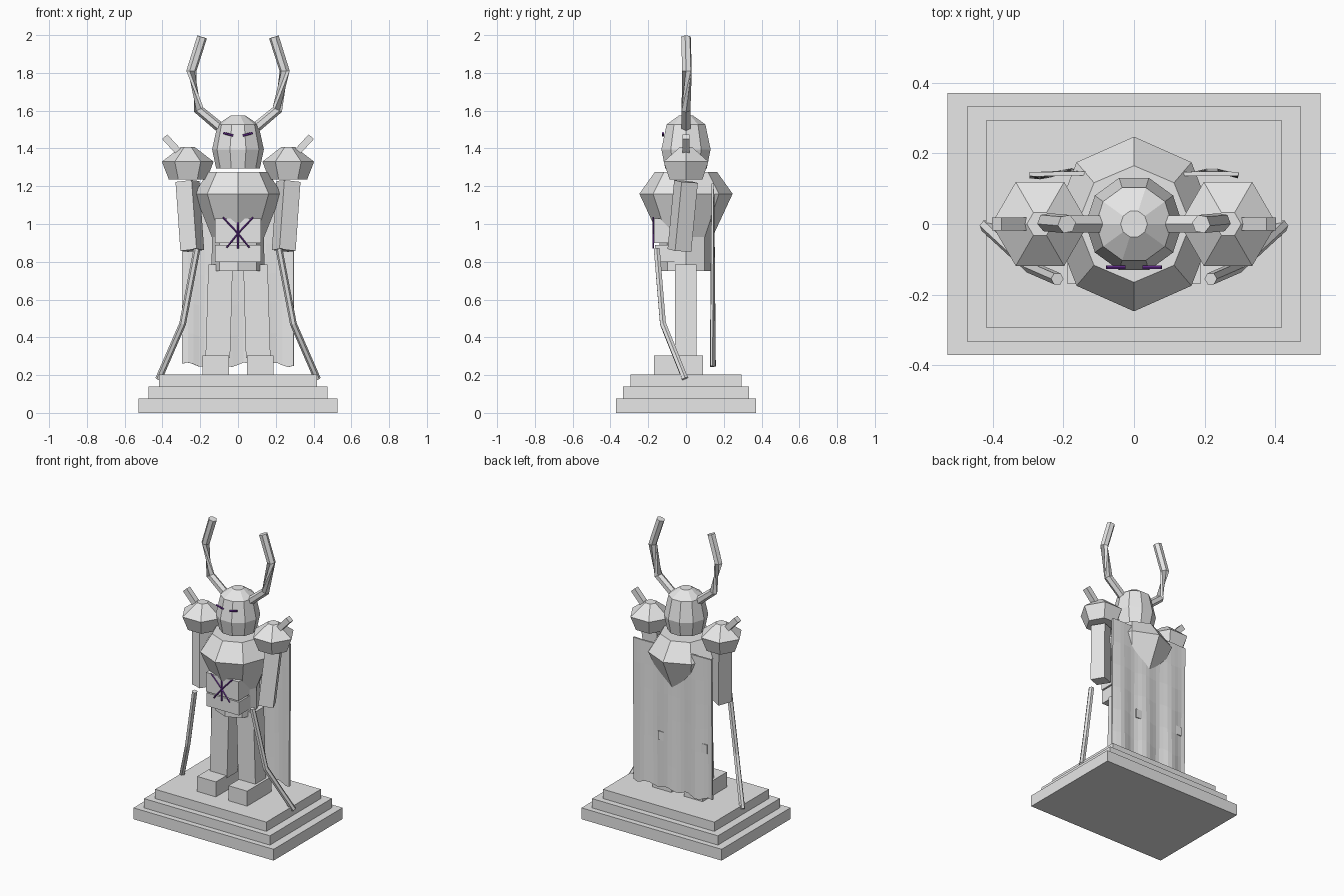
import bpy, bmesh, math
from mathutils import Vector

if "Cube" in bpy.data.objects:
    bpy.data.objects.remove(bpy.data.objects["Cube"])


def material(name, rgb):
    m = bpy.data.materials.new(name)
    m.diffuse_color = (*rgb, 1)
    m.use_nodes = True
    m.node_tree.nodes["Principled BSDF"].inputs["Base Color"].default_value = m.diffuse_color
    return m


STONE = material("stone_grey", (0.8, 0.8, 0.8))
GLOW = material("purple_glow", (0.18, 0.035, 0.38))


def finish(name, bm, mat):
    bmesh.ops.recalc_face_normals(bm, faces=bm.faces)
    me = bpy.data.meshes.new(name)
    bm.to_mesh(me)
    bm.free()
    me.materials.append(mat)
    ob = bpy.data.objects.new(name, me)
    bpy.context.collection.objects.link(ob)
    return ob


def skin(name, rings, mat=STONE):
    """Join equal rings of points into a capped solid."""
    bm = bmesh.new()
    vs = [[bm.verts.new(p) for p in ring] for ring in rings]
    n = len(vs[0])
    for a, b in zip(vs, vs[1:]):
        for i in range(n):
            j = (i + 1) % n
            bm.faces.new((a[i], a[j], b[j], b[i]))
    bm.faces.new(vs[0][::-1])
    bm.faces.new(vs[-1])
    return finish(name, bm, mat)


def lathe(name, profile, n, phase=0.0, cx=0.0):
    """Profile rows are z, x radius, y radius."""
    angs = [phase + math.tau * i / n for i in range(n)]
    return skin(name, [[(cx + rx * math.cos(a), ry * math.sin(a), z) for a in angs]
                       for z, rx, ry in profile])


def tube(name, path, r, n=6, twist=None, phase=0.0, mat=STONE):
    """Prism swept along a path, with an optional twist at each point."""
    pts = [Vector(p) for p in path]
    twist = twist or [0] * len(pts)
    rings = []
    for k, p in enumerate(pts):
        d = (pts[min(k + 1, len(pts) - 1)] - pts[max(k - 1, 0)]).normalized()
        ref = Vector((0, 1, 0)) if abs(d.y) < 0.9 else Vector((0, 0, 1))
        u = ref.cross(d).normalized()
        v = d.cross(u)
        rings.append([p + r * (u * math.cos(a) + v * math.sin(a))
                      for a in (phase + math.radians(twist[k]) + math.tau * i / n
                                for i in range(n))])
    return skin(name, rings, mat)


def box(name, x0, x1, y0, y1, z0, z1, mat=STONE):
    return skin(name, [[(x0, y0, z), (x1, y0, z), (x1, y1, z), (x0, y1, z)]
                       for z in (z0, z1)], mat)


# Stepped plinth
for i, (x, y, z0, z1) in enumerate([(0.527, 0.37, 0, 0.077), (0.473, 0.333, 0.077, 0.14),
                                    (0.418, 0.293, 0.14, 0.203)]):
    box(f"plinth_step_{i + 1}", -x, x, -y, y, z0, z1)

# Torso, belt and belly plate
lathe("torso", [(0.75, 0.14, 0.14), (0.93, 0.138, 0.14), (1.16, 0.23, 0.247),
                (1.275, 0.16, 0.165)], 8)
box("belt", -0.122, 0.122, -0.165, 0.0, 0.80, 0.89)
box("belly_plate", -0.122, 0.122, -0.17, -0.05, 0.90, 1.03)

# Star emblem on the belly
centre = Vector((0, -0.174, 0.95))
for i, (x, z) in enumerate([(-0.08, 1.035), (0.08, 1.035), (-0.06, 0.875),
                            (0.06, 0.875), (0, 0.87), (0, 1.02)]):
    tube(f"emblem_ray_{i + 1}", [centre, (x, -0.174, z)], 0.0045, 4, mat=GLOW)

# Faceted head
lathe("head", [(1.295, 0.116, 0.116), (1.395, 0.137, 0.137), (1.527, 0.108, 0.108),
               (1.575, 0.038, 0.038)], 10)

for s, side in ((-1, "left"), (1, "right")):
    # Slanted eye
    tube(f"{side}_eye", [(s * 0.025, -0.122, 1.468), (s * 0.078, -0.122, 1.482)],
         0.006, 6, mat=GLOW)
    # Twisted horn
    tube(f"{side}_horn", [(s * 0.10, 0, 1.515), (s * 0.208, 0.0, 1.605),
                          (s * 0.247, 0.005, 1.81), (s * 0.19, 0, 1.99)],
         0.027, 6, twist=[0, 0, s * 110, s * 110])
    # Shoulder guard with spike
    lathe(f"{side}_shoulder_guard", [(1.235, 0.1, 0.1), (1.33, 0.137, 0.137),
                                     (1.407, 0.037, 0.037)], 6, cx=s * 0.266)
    tube(f"{side}_shoulder_spike", [(s * 0.28, 0, 1.345), (s * 0.388, 0, 1.462)],
         0.026, 4, phase=math.pi / 4)
    # Arm
    tube(f"{side}_arm", [(s * 0.268, 0.0, 1.225), (s * 0.242, -0.035, 0.86)],
         0.067, 4, phase=s * math.radians(20))
    # Bent staff
    tube(f"{side}_staff", [(s * 0.217, -0.155, 0.87), (s * 0.293, -0.122, 0.472),
                           (s * 0.42, -0.005, 0.18)], 0.018, 6)
    # Leg and foot
    skin(f"{side}_leg", [[(s * a, -0.058, z), (s * b, -0.058, z),
                          (s * b, 0.055, z), (s * a, 0.055, z)]
                         for z, a, b in ((0.29, 0.042, 0.172), (0.785, 0.028, 0.157))])
    box(f"{side}_foot", *sorted((s * 0.047, s * 0.188)), -0.17, 0.09, 0.203, 0.305)


# Rippled cape with an uneven hem
def cape_y(x, z):
    return 0.142 + 0.009 * math.sin(x * 32 + 0.8) * (1.35 - z)


cols, rows = 20, 6
bm = bmesh.new()
grid = []
for r in range(rows + 1):
    line = []
    for c in range(cols + 1):
        x = -0.295 + 0.59 * c / cols
        hem = 0.255 + 0.012 * math.sin(x * 41)
        z = hem + (1.215 - hem) * r / rows
        line.append(bm.verts.new((x, cape_y(x, z), z)))
    grid.append(line)
for a, b in zip(grid, grid[1:]):
    for i in range(cols):
        bm.faces.new((a[i + 1], a[i], b[i], b[i + 1]))
cape = finish("cape", bm, STONE)
solid = cape.modifiers.new("thickness", "SOLIDIFY")
solid.thickness = 0.012
solid.offset = 0

# Small cape patches
for i, (x, z) in enumerate([(-0.24, 0.6), (0.085, 0.6)]):
    y = cape_y(x, z)
    box(f"cape_patch_{i + 1}", x - 0.022, x + 0.022, y + 0.002, y + 0.011, z - 0.03, z + 0.03)
